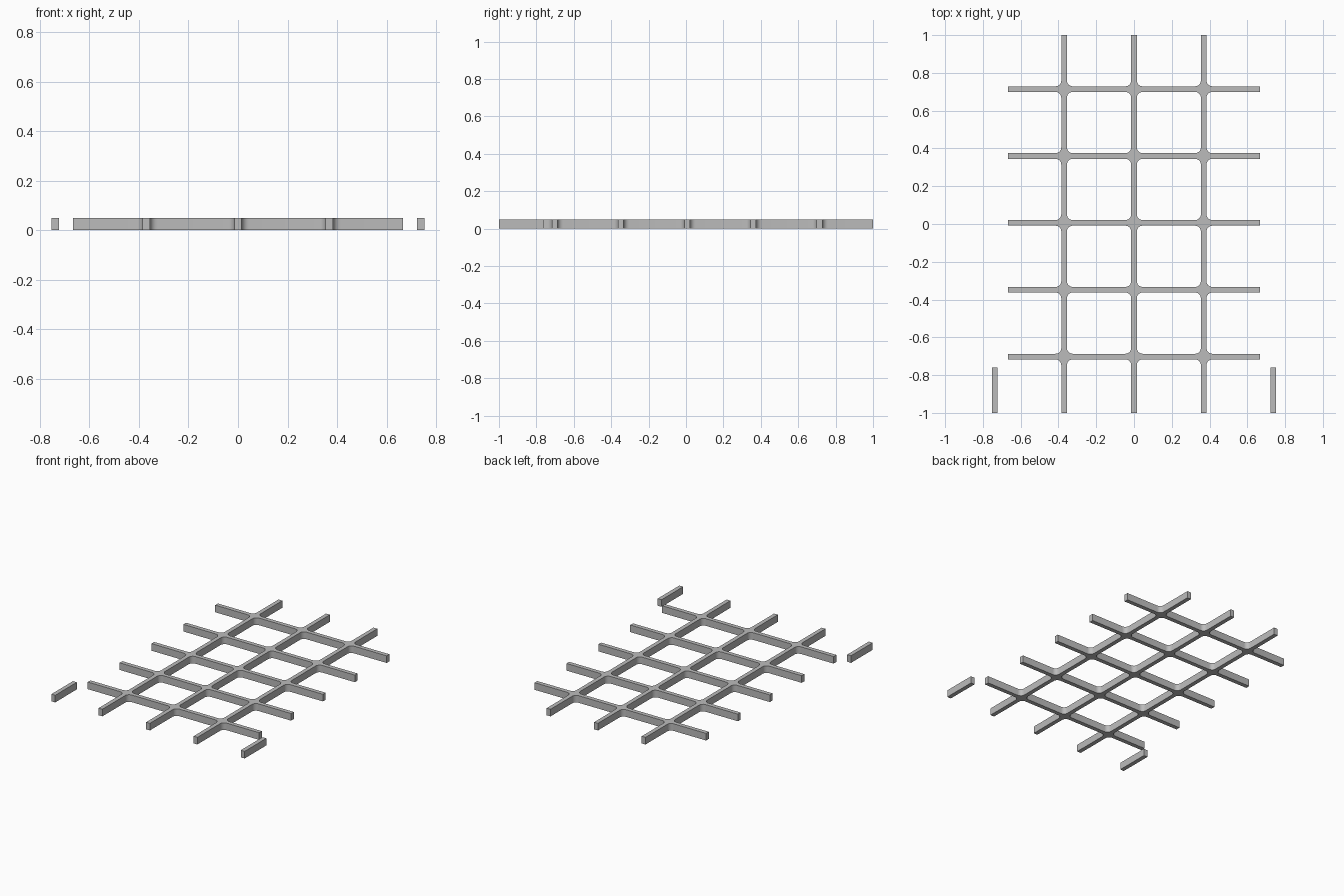
import bpy
import bmesh
from math import pi, cos, sin
from mathutils import Vector, Matrix

cube = bpy.data.objects.get("Cube")
if cube:
    bpy.data.objects.remove(cube, do_unlink=True)

HALF, FILLET, HEIGHT = 0.015, 0.03, 0.05
ARM = HALF + FILLET
COLUMNS = [-0.37, 0, 0.369]
ROWS = [0.006 + 0.354 * i for i in range(-2, 3)]
END_X, END_Y = 0.667, 1.0

grey = bpy.data.materials.new("mid grey")
grey.use_nodes = True
colour = (0.5, 0.5, 0.5, 1)
grey.diffuse_color = colour
grey.node_tree.nodes["Principled BSDF"].inputs["Base Color"].default_value = colour


def add_face(bm, points):
    bm.faces.new([bm.verts.new((x, y, 0)) for x, y in points])


def add_rect(bm, x0, x1, y0, y1):
    add_face(bm, [(x0, y0), (x1, y0), (x1, y1), (x0, y1)])


def add_junction(bm, cx, cy, steps=6):
    """Cross-shaped plate with rounded inner corners."""
    points = []
    for quarter in range(4):
        turn = Matrix.Rotation(quarter * pi / 2, 2)
        for i in range(steps + 1):
            a = 1.5 * pi - i / steps * pi / 2
            p = turn @ Vector((ARM + FILLET * cos(a), ARM + FILLET * sin(a)))
            points.append((cx + p.x, cy + p.y))
    add_face(bm, points)


def spans(centres, end):
    """Gaps between junctions along one bar, including both free ends."""
    starts = [-end] + [c + ARM for c in centres]
    stops = [c - ARM for c in centres] + [end]
    return list(zip(starts, stops))


def finish(bm, name):
    """Weld the flat plan, raise it to full height and make the object."""
    bmesh.ops.remove_doubles(bm, verts=bm.verts[:], dist=0.0005)
    raised = bmesh.ops.extrude_face_region(bm, geom=bm.faces[:], use_keep_orig=True)
    top = [g for g in raised["geom"] if isinstance(g, bmesh.types.BMVert)]
    bmesh.ops.translate(bm, verts=top, vec=(0, 0, HEIGHT))
    bmesh.ops.recalc_face_normals(bm, faces=bm.faces[:])
    mesh = bpy.data.meshes.new(name)
    bm.to_mesh(mesh)
    bm.free()
    mesh.materials.append(grey)
    obj = bpy.data.objects.new(name, mesh)
    bpy.context.collection.objects.link(obj)
    bpy.ops.object.select_all(action="DESELECT")
    obj.select_set(True)
    bpy.context.view_layer.objects.active = obj
    bpy.ops.object.shade_smooth_by_angle(angle=pi / 6)


# Lattice of crossing bars with filleted junctions
bm = bmesh.new()
for x in COLUMNS:
    for y in ROWS:
        add_junction(bm, x, y)
    for y0, y1 in spans(ROWS, END_Y):
        add_rect(bm, x - HALF, x + HALF, y0, y1)
for y in ROWS:
    for x0, x1 in spans(COLUMNS, END_X):
        add_rect(bm, x0, x1, y - HALF, y + HALF)
finish(bm, "lattice")

# Loose short bars beside the front corners
for side, name in ((-1, "right_short_bar"), (1, "left_short_bar")):
    bm = bmesh.new()
    x = side * 0.737
    add_rect(bm, x - HALF, x + HALF, -END_Y, -0.76)
    finish(bm, name)
